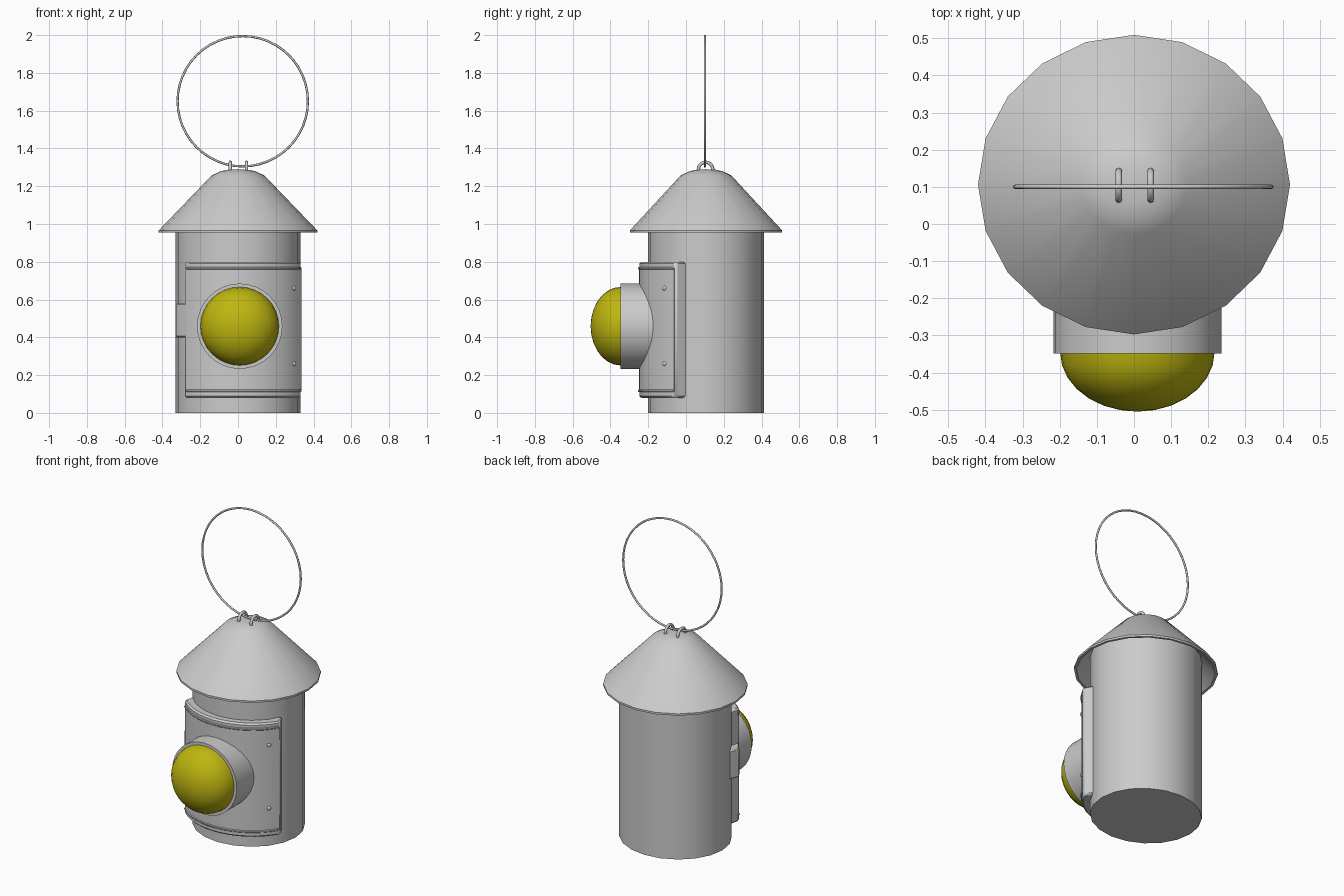
import bpy, bmesh
from math import sin, cos, pi, radians

if "Cube" in bpy.data.objects:
    bpy.data.objects.remove(bpy.data.objects["Cube"])

CY = 0.106            # centre of the body in y
RX, RY = 0.33, 0.308  # body radii


def finish(name, bm, angle=35):
    bmesh.ops.recalc_face_normals(bm, faces=bm.faces)
    me = bpy.data.meshes.new(name)
    bm.to_mesh(me)
    bm.free()
    ob = bpy.data.objects.new(name, me)
    bpy.context.collection.objects.link(ob)
    smooth(ob, angle)
    return ob


def smooth(ob, angle):
    bpy.ops.object.select_all(action='DESELECT')
    ob.select_set(True)
    bpy.context.view_layer.objects.active = ob
    bpy.ops.object.shade_smooth_by_angle(angle=radians(angle))


def lathe(name, profile, segs, loc, rot=(0, 0, 0), scale=(1, 1, 1), angle=35):
    """Revolve (radius, height) points about z; radius 0 closes to a point."""
    bm = bmesh.new()
    rings = []
    for r, z in profile:
        n = segs if r > 0 else 1
        rings.append([bm.verts.new((r * cos(2 * pi * i / segs), r * sin(2 * pi * i / segs), z))
                      for i in range(n)])
    for a, b in zip(rings, rings[1:]):
        for i in range(segs):
            j = (i + 1) % segs
            quad = [a[i % len(a)], a[j % len(a)], b[j % len(b)], b[i % len(b)]]
            bm.faces.new(list(dict.fromkeys(quad)))
    ob = finish(name, bm, angle)
    ob.location, ob.rotation_euler, ob.scale = loc, rot, scale
    return ob


def curved_plate(name, inner, outer, z0, z1, n0, n1, bevel=0, segs=14):
    """Plate wrapped round the body; inner/outer are angle ranges from the front."""
    bm = bmesh.new()

    def pt(span, k, n, z):
        t = radians(span[0] + (span[1] - span[0]) * k / segs)
        return bm.verts.new((RX * n * sin(t), CY - RY * n * cos(t), z))

    rows = [[pt(inner, k, n0, z0), pt(outer, k, n1, z0), pt(outer, k, n1, z1), pt(inner, k, n0, z1)]
            for k in range(segs + 1)]
    for a, b in zip(rows, rows[1:]):
        for i in range(4):
            j = (i + 1) % 4
            bm.faces.new((a[i], a[j], b[j], b[i]))
    bm.faces.new(rows[0])
    bm.faces.new(rows[-1])
    ob = finish(name, bm)
    if bevel:
        mod = ob.modifiers.new("edge", 'BEVEL')
        mod.width, mod.segments = bevel, 1
        mod.limit_method, mod.angle_limit = 'ANGLE', radians(35)
    return ob


def torus(name, loc, rot, R, r, major, minor):
    bpy.ops.mesh.primitive_torus_add(location=loc, rotation=rot, major_radius=R, minor_radius=r,
                                     major_segments=major, minor_segments=minor)
    ob = bpy.context.object
    ob.name = name
    smooth(ob, 65)
    return ob


# Body and overhanging roof
lathe("body", [(0, 0), (RX, 0), (RX, 1.035), (0, 1.035)], 20, (0, CY, 0), scale=(1, RY / RX, 1))
lathe("roof", [(0, 1.29), (0.05, 1.288), (0.09, 1.28), (0.14, 1.257), (0.42, 0.966), (0.42, 0.954),
               (0.405, 0.954), (0.13, 1.235), (0, 1.26)], 20, (0, CY, 0), scale=(1, 0.96, 1))

# Carrying ring and its two staples
torus("carrying_ring", (0.025, 0.1, 1.65), (pi / 2, 0, 0), 0.345, 0.006, 48, 8)
for side, x in (("left", -0.041), ("right", 0.045)):
    torus(side + "_ring_staple", (x, 0.104, 1.289), (0, pi / 2, 0), 0.038, 0.009, 20, 8)

# Door: frame, raised panel, beads along the top and bottom
curved_plate("door_frame", (-57, 71), (-48.5, 63), 0.08, 0.80, 0.96, 1.147, 0.01)
curved_plate("door_panel", (-46, 61.5), (-46, 61.5), 0.115, 0.765, 1.10, 1.155)
for side, z in (("top", 0.765), ("bottom", 0.117)):
    curved_plate(side + "_door_bead", (-46, 61.5), (-46, 61.5), z - 0.007, z + 0.007, 1.10, 1.168, 0.004)

# Rivets on the right of the door, latch on the left
for side, z in (("upper", 0.66), ("lower", 0.26)):
    bpy.ops.mesh.primitive_uv_sphere_add(segments=12, ring_count=8, radius=0.014, location=(0.293, -0.111, z))
    bpy.context.object.name = side + "_rivet"
    smooth(bpy.context.object, 50)
curved_plate("door_latch", (-70, -42), (-62, -43), 0.40, 0.58, 0.97, 1.135, 0.006, segs=5)

# Lens housing and domed lens, both facing forward
lathe("lens_housing", [(0, -0.1), (0.226, -0.1), (0.226, 0.348), (0.204, 0.348), (0.204, 0.33), (0, 0.33)],
      32, (0.009, 0, 0.459), (pi / 2, 0, 0))
dome = [(0.208 * cos(a * pi / 14), 0.345 + 0.16 * sin(a * pi / 14)) for a in range(7)]
lens = lathe("lens", [(0, 0.335)] + dome + [(0, 0.505)], 32, (0.009, 0, 0.459), (pi / 2, 0, 0))
mat = bpy.data.materials.new("yellow_glass")
mat.diffuse_color = (0.52, 0.47, 0.005, 1)
mat.use_nodes = True
mat.node_tree.nodes["Principled BSDF"].inputs["Base Color"].default_value = mat.diffuse_color
lens.data.materials.append(mat)
